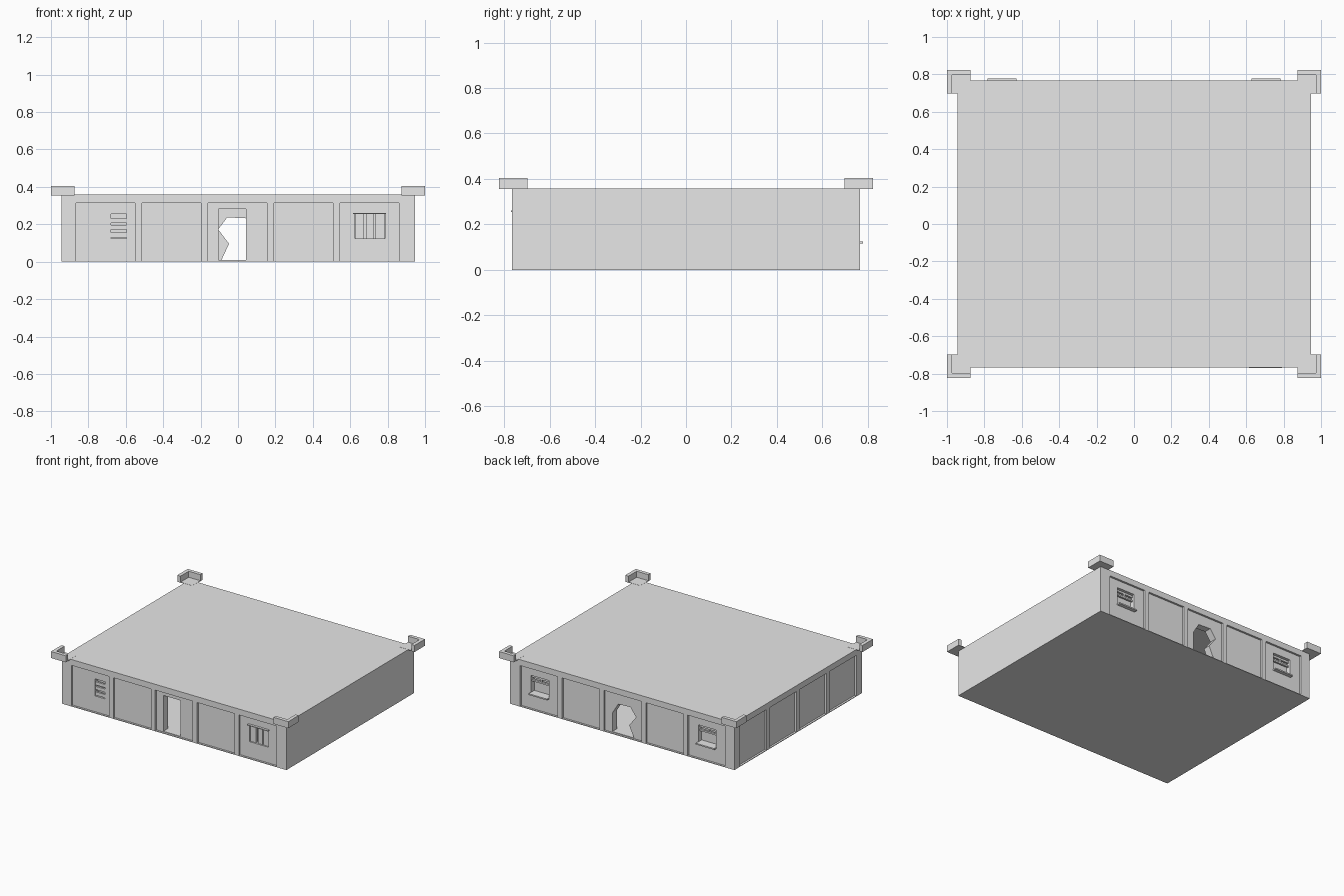
import bpy, bmesh
from mathutils import Matrix

scene = bpy.context.scene
cube = bpy.data.objects.get("Cube")
if cube:
    bpy.data.objects.remove(cube, do_unlink=True)

# One plain grey for the whole building
grey = bpy.data.materials.new("plain_grey")
grey.use_nodes = True
grey.diffuse_color = (0.8, 0.8, 0.8, 1)
grey.node_tree.nodes["Principled BSDF"].inputs["Base Color"].default_value = (0.8, 0.8, 0.8, 1)

HX, HY, TOP = 0.945, 0.767, 0.358    # half width, half depth, roof height
WALL, PANEL, FLOOR = 0.07, 0.015, 0.01


def add_box(bm, x, y, z):
    """Add a box spanning the given (low, high) pairs."""
    size = [b - a for a, b in (x, y, z)]
    mid = [(a + b) / 2 for a, b in (x, y, z)]
    bmesh.ops.create_cube(bm, size=1, matrix=Matrix.Translation(mid) @ Matrix.Diagonal((*size, 1)))


def add_prism(bm, outline, y0, y1):
    """Extrude an x-z outline along y."""
    face = bm.faces.new([bm.verts.new((x, y0, z)) for x, z in outline])
    out = bmesh.ops.extrude_face_region(bm, geom=[face])
    moved = [v for v in out["geom"] if isinstance(v, bmesh.types.BMVert)]
    bmesh.ops.translate(bm, verts=moved, vec=(0, y1 - y0, 0))


def finish(bm, name):
    bmesh.ops.recalc_face_normals(bm, faces=bm.faces)
    mesh = bpy.data.meshes.new(name)
    bm.to_mesh(mesh)
    bm.free()
    mesh.materials.append(grey)
    obj = bpy.data.objects.new(name, mesh)
    scene.collection.objects.link(obj)
    return obj


def boxes(name, spans):
    bm = bmesh.new()
    for span in spans:
        add_box(bm, *span)
    return finish(bm, name)


def cut(target, cutter):
    """Subtract the cutter, then discard it."""
    mod = target.modifiers.new("cut", "BOOLEAN")
    mod.operation, mod.solver, mod.object = "DIFFERENCE", "EXACT", cutter
    bpy.context.view_layer.objects.active = target
    bpy.ops.object.modifier_apply(modifier=mod.name)
    cutter.hide_render = True
    bpy.data.objects.remove(cutter, do_unlink=True)


# Main shell with a hollow room
building = boxes("building_shell", [((-HX, HX), (-HY, HY), (0, TOP))])
cut(building, boxes("room_cutter", [
    ((-HX + WALL, HX - WALL), (-HY + WALL, HY - WALL), (FLOOR, TOP - 0.03))]))

# Shallow wall bays: five front and back, four on the right-hand side
bays = []
panel_z = (0.005, 0.313)
for i in range(5):
    cx = (i - 2) * 0.353 - 0.003
    span = (cx - 0.158, cx + 0.158)
    bays.append((span, (-HY - 0.05, -HY + PANEL), panel_z))
    bays.append((span, (HY - PANEL, HY + 0.05), panel_z))
for i in range(4):
    cy = (i - 1.5) * 0.36
    bays.append(((-HX - 0.05, -HX + PANEL), (cy - 0.16, cy + 0.16), panel_z))
cut(building, boxes("bay_cutter", bays))

# Doorway, broken rear opening and window recesses
DEPTH = 0.055
SMALL, WIDE, BACK = (-0.68, -0.595), (0.625, 0.785), (0.63, 0.78)
WIN_Z = (0.125, 0.255)
bm = bmesh.new()
add_box(bm, (-0.103, 0.042), (-HY - 0.05, -HY + 0.1), (FLOOR, 0.283))
for span in (SMALL, WIDE):
    add_box(bm, span, (-HY - 0.05, -HY + DEPTH), WIN_Z)
for span in (BACK, (-BACK[1], -BACK[0])):
    add_box(bm, span, (HY - DEPTH, HY + 0.05), WIN_Z)
add_prism(bm, [(0.095, FLOOR), (0.095, 0.15), (0.045, 0.232), (-0.058, 0.237),
               (-0.106, 0.172), (-0.048, 0.096), (-0.088, FLOOR)], HY - 0.1, HY + 0.05)
cut(building, finish(bm, "opening_cutter"))

# Horizontal boards in the small front window
boxes("small_window_slats", [
    (SMALL, (-HY + 0.02, -HY + 0.035), (z, z + 0.025)) for z in (0.13, 0.172, 0.207)])

# Upright boards and lintel of the wide front window
boxes("wide_window_boards", [
    ((a, b), (-HY + 0.025, -HY + 0.04), WIN_Z)
    for a, b in ((0.627, 0.672), (0.688, 0.728), (0.735, 0.783))])
boxes("wide_window_lintel", [((0.615, 0.79), (-HY - 0.003, -HY + 0.03), (0.254, 0.26))])

# Rear windows: sill, rails and a short central post
for side, label in ((1, "left"), (-1, "right")):
    c = side * 0.705
    wide = (c - 0.075, c + 0.075)
    boxes(f"rear_sill_{label}", [
        ((c - 0.078, c + 0.078), (HY - 0.05, HY + 0.012), (0.115, 0.125))])
    boxes(f"rear_rails_{label}", [
        (wide, (HY - 0.045, HY - 0.03), (0.205, 0.217)),
        (wide, (HY - 0.045, HY - 0.03), (0.235, 0.25)),
        ((c - 0.006, c + 0.006), (HY - 0.045, HY - 0.032), (0.217, 0.235))])

# Corner ledges with L-shaped parapets
for sx, wx in ((1, "left"), (-1, "right")):
    for sy, wy in ((-1, "front"), (1, "back")):
        def span(s, a, b):
            return tuple(sorted((s * a, s * b)))
        boxes(f"corner_ledge_{wy}_{wx}", [
            (span(sx, 0.875, 1), span(sy, 0.698, 0.823), (TOP - 0.003, TOP + 0.001))])
        bm = bmesh.new()
        outline = [(0.875, 0.823), (1, 0.823), (1, 0.698), (0.973, 0.698),
                   (0.973, 0.796), (0.875, 0.796)]
        face = bm.faces.new([bm.verts.new((sx * x, sy * y, TOP)) for x, y in outline])
        out = bmesh.ops.extrude_face_region(bm, geom=[face])
        top = [v for v in out["geom"] if isinstance(v, bmesh.types.BMVert)]
        bmesh.ops.translate(bm, verts=top, vec=(0, 0, 0.047))
        finish(bm, f"corner_parapet_{wy}_{wx}")
